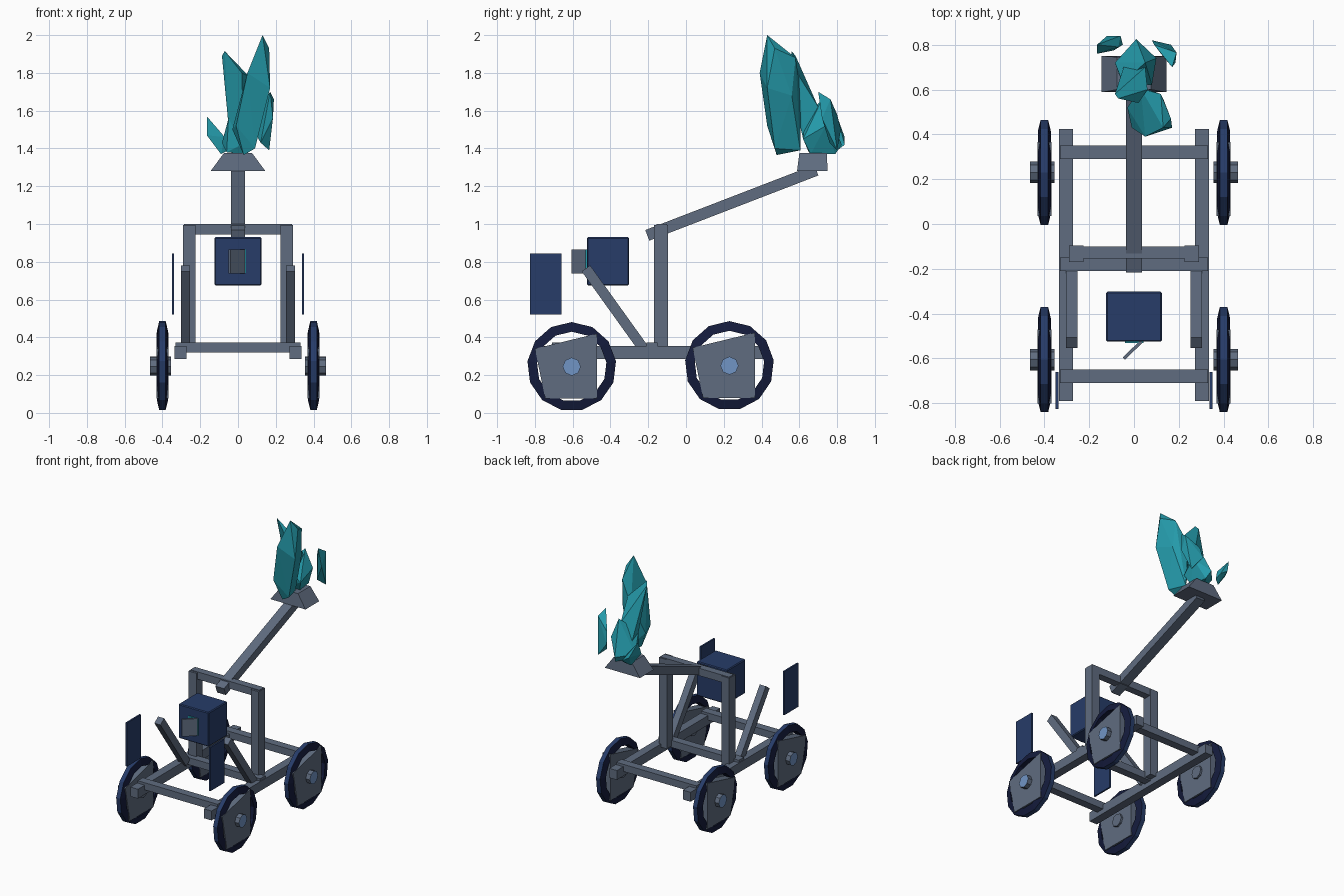
import bpy, bmesh, math
from mathutils import Vector

if "Cube" in bpy.data.objects:
    bpy.data.objects.remove(bpy.data.objects["Cube"])


def material(name, rgb):
    m = bpy.data.materials.new(name)
    m.diffuse_color = (*rgb, 1)
    m.use_nodes = True
    m.node_tree.nodes["Principled BSDF"].inputs["Base Color"].default_value = m.diffuse_color
    return m


GREY = material("grey beam", (0.115, 0.15, 0.215))
NAVY = material("navy", (0.02, 0.045, 0.14))
DARK = material("dark tyre side", (0.007, 0.011, 0.045))
BLUE = material("light blue hub", (0.165, 0.30, 0.56))
TEAL = material("teal crystal", (0.018, 0.33, 0.41))


def finish(name, bm, *mats):
    bmesh.ops.recalc_face_normals(bm, faces=bm.faces)
    me = bpy.data.meshes.new(name)
    bm.to_mesh(me)
    bm.free()
    for m in mats:
        me.materials.append(m)
    ob = bpy.data.objects.new(name, me)
    bpy.context.collection.objects.link(ob)
    return ob


def box(name, x, y, z, mat, bevel=0.0):
    """Box from (min, max) ranges."""
    bm = bmesh.new()
    bmesh.ops.create_cube(bm, size=1)
    for v in bm.verts:
        v.co = [(r[0] + r[1]) / 2 + c * (r[1] - r[0]) for c, r in zip(v.co, (x, y, z))]
    if bevel:
        bmesh.ops.bevel(bm, geom=bm.edges[:], offset=bevel, segments=1, affect='EDGES')
    return finish(name, bm, mat)


def beam(name, a, b, wx, t, mat):
    """Square beam between two points lying in one y-z plane."""
    a, b = Vector(a), Vector(b)
    n = (b - a).cross(Vector((1, 0, 0))).normalized() * t / 2
    w = Vector((wx / 2, 0, 0))
    return hull(name, [p + i * n + j * w for p in (a, b) for i in (-1, 1) for j in (-1, 1)], mat)


def hull(name, pts, mat):
    bm = bmesh.new()
    for p in pts:
        bm.verts.new(p)
    r = bmesh.ops.convex_hull(bm, input=bm.verts[:])
    junk = {g for g in r["geom_interior"] + r["geom_unused"] if isinstance(g, bmesh.types.BMVert)}
    bmesh.ops.delete(bm, geom=list(junk), context='VERTS')
    bmesh.ops.dissolve_limit(bm, angle_limit=0.02, verts=bm.verts[:], edges=bm.edges[:])
    return finish(name, bm, mat)


def wheel(name, s, yc, zc):
    # faceted tyre ring with a narrow tread
    bm = bmesh.new()
    prof = [(0.236, -0.017), (0.236, 0.017), (0.185, 0.029), (0.185, -0.029)]
    n = 13
    rings = []
    for i in range(n):
        a = 2 * math.pi * i / n + math.pi / 2
        rings.append([bm.verts.new((s * 0.40 + w, yc + r * math.cos(a), zc + r * math.sin(a)))
                      for r, w in prof])
    for i in range(n):
        p, q = rings[i], rings[(i + 1) % n]
        for k in range(4):
            f = bm.faces.new((p[k], p[(k + 1) % 4], q[(k + 1) % 4], q[k]))
            f.material_index = 0 if k == 0 else 1
    finish(name + "_tyre", bm, NAVY, DARK)
    # irregular four-sided plate
    plate = [(-0.195, 0.095), (0.135, 0.175), (0.135, -0.17), (-0.14, -0.17)]
    hull(name + "_plate", [(s * 0.40 + w, yc + y, zc + z) for y, z in plate
                           for w in (-0.031, 0.031)], GREY)
    # hub with a light outer cap
    bm = bmesh.new()
    bmesh.ops.create_cone(bm, cap_ends=True, segments=8, radius1=0.048, radius2=0.048, depth=0.11)
    for v in bm.verts:
        x, y, z = v.co
        v.co = (s * (0.41 + z), yc + x, zc + y)
    for f in bm.faces:
        if len(f.verts) == 8 and abs(f.calc_center_median().x) > 0.45:
            f.material_index = 1
    finish(name + "_hub", bm, GREY, BLUE)


# chassis, uprights, braces and side panels
for s, side in ((-1, "left"), (1, "right")):
    def rx(a, b):
        return (min(s * a, s * b), max(s * a, s * b))
    box(side + "_rail", rx(0.272, 0.335), (-0.79, 0.425), (0.285, 0.355), GREY)
    box(side + "_post", rx(0.225, 0.29), (-0.17, -0.095), (0.33, 0.995), GREY)
    beam(side + "_brace", (s * 0.278, -0.225, 0.34), (s * 0.278, -0.53, 0.765), 0.05, 0.055, GREY)
    box(side + "_panel", rx(0.338, 0.35), (-0.825, -0.66), (0.52, 0.845), NAVY)
    wheel("front_" + side + "_wheel", s, -0.605, 0.245)
    wheel("rear_" + side + "_wheel", s, 0.23, 0.25)

for i, y in enumerate((-0.68, -0.18, 0.32)):
    box("cross_beam_%d" % (i + 1), (-0.33, 0.33), (y - 0.03, y + 0.03), (0.32, 0.373), GREY)
box("top_beam", (-0.285, 0.285), (-0.155, -0.10), (0.945, 1.0), GREY)

# throwing arm with its flared cup
beam("arm", (0, -0.205, 0.94), (0, 0.69, 1.285), 0.072, 0.06, GREY)
hull("cup", [(x, y, 1.28) for x in (-0.145, 0.145) for y in (0.588, 0.75)] +
     [(x, y, 1.375) for x in (-0.075, 0.075) for y in (0.60, 0.745)], GREY)

# cabinet with open hatch and glowing front plate
box("cabinet", (-0.125, 0.125), (-0.525, -0.302), (0.675, 0.93), NAVY, 0.006)
box("glow_plate", (-0.04, 0.042), (-0.531, -0.524), (0.74, 0.865), TEAL)
hull("hatch", [(x + d, y - d, z) for x, y in ((-0.045, -0.60), (0.033, -0.525))
               for d in (-0.005, 0.005) for z in (0.738, 0.866)], GREY)

# crystals
hull("main_crystal", [
    (0.13, 0.43, 2.0), (0.165, 0.47, 1.93), (0.12, 0.58, 1.88), (0.17, 0.43, 1.72),
    (0.13, 0.56, 1.68), (0.05, 0.39, 1.8), (-0.01, 0.43, 1.52), (-0.03, 0.52, 1.5),
    (0.03, 0.605, 1.72), (0.09, 0.47, 1.40), (0.03, 0.48, 1.365), (0.05, 0.605, 1.39)], TEAL)
hull("spike_crystal", [
    (-0.07, 0.56, 1.915), (-0.085, 0.58, 1.89), (0.02, 0.54, 1.80), (0.06, 0.60, 1.78),
    (-0.04, 0.63, 1.74), (-0.05, 0.64, 1.52), (0.05, 0.70, 1.62), (0.03, 0.62, 1.45),
    (-0.04, 0.72, 1.45)], TEAL)
hull("base_crystal", [
    (-0.05, 0.63, 1.56), (-0.085, 0.72, 1.43), (0.01, 0.825, 1.42), (0.10, 0.74, 1.52),
    (0.05, 0.72, 1.66), (0.08, 0.62, 1.45), (-0.06, 0.65, 1.38), (0.03, 0.79, 1.37),
    (0.05, 0.66, 1.37)], TEAL)
hull("right_crystal", [
    (0.17, 0.70, 1.70), (0.19, 0.765, 1.66), (0.09, 0.80, 1.58), (0.185, 0.72, 1.56),
    (0.08, 0.82, 1.50), (0.12, 0.76, 1.43), (0.17, 0.77, 1.46), (0.165, 0.80, 1.39)], TEAL)
hull("left_crystal", [
    (-0.165, 0.80, 1.57), (-0.165, 0.76, 1.47), (-0.12, 0.84, 1.46), (-0.06, 0.84, 1.42),
    (-0.07, 0.79, 1.46), (-0.09, 0.775, 1.37), (-0.05, 0.80, 1.39)], TEAL)
